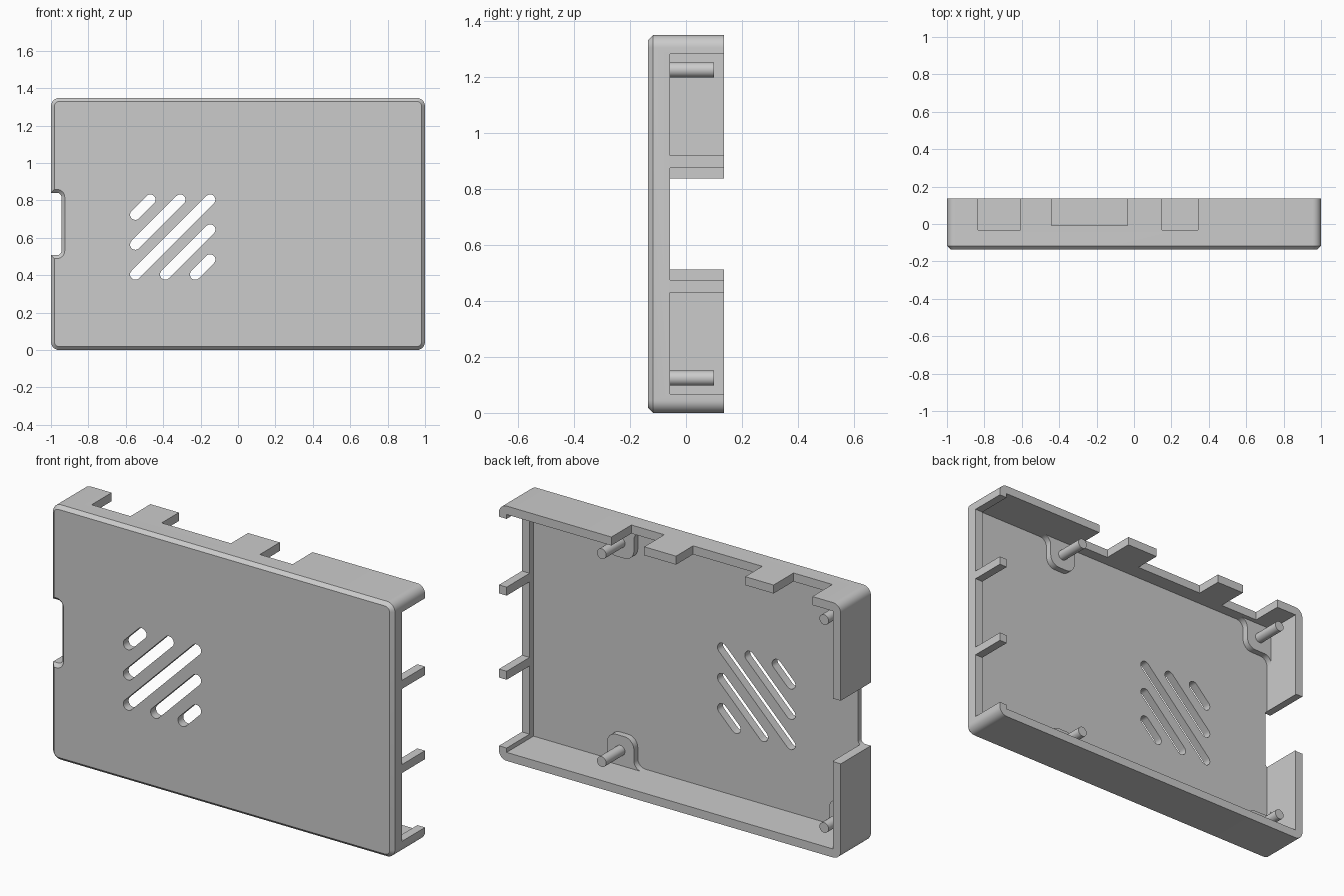
import bpy, bmesh
from math import sin, cos, pi, radians

cube = bpy.data.objects.get("Cube")
if cube:
    bpy.data.objects.remove(cube, do_unlink=True)

# Overall sizes
H = 1.348          # height
D = 0.135          # half depth
T = 0.045          # wall thickness
CH = 0.018         # front chamfer
FLOOR = -D + T     # inner face of the front plate
LEDGE = -0.057     # top of bosses and side lip

grey = bpy.data.materials.new("plain_grey")
grey.use_nodes = True
grey.diffuse_color = (0.6, 0.6, 0.6, 1)
grey.node_tree.nodes["Principled BSDF"].inputs["Base Color"].default_value = (0.6, 0.6, 0.6, 1)


def arc(cx, cz, r, a0, a1, n=8):
    """Points on an arc in the x-z plane, angles in degrees."""
    angles = [radians(a0 + (a1 - a0) * i / n) for i in range(n + 1)]
    return [(cx + r * cos(a), cz + r * sin(a)) for a in angles]


def round_rect(x0, x1, z0, z1, r):
    return (arc(x1 - r, z0 + r, r, -90, 0) + arc(x1 - r, z1 - r, r, 0, 90)
            + arc(x0 + r, z1 - r, r, 90, 180) + arc(x0 + r, z0 + r, r, 180, 270))


def rect(x0, x1, z0, z1):
    return [(x0, z0), (x1, z0), (x1, z1), (x0, z1)]


def loft(name, rings):
    """Closed solid through (profile, y) rings."""
    bm = bmesh.new()
    loops = [[bm.verts.new((x, y, z)) for x, z in pts] for pts, y in rings]
    for a, b in zip(loops, loops[1:]):
        for i in range(len(a)):
            j = (i + 1) % len(a)
            bm.faces.new((a[i], a[j], b[j], b[i]))
    bm.faces.new(loops[0])
    bm.faces.new(loops[-1])
    bmesh.ops.recalc_face_normals(bm, faces=bm.faces)
    mesh = bpy.data.meshes.new(name)
    bm.to_mesh(mesh)
    bm.free()
    mesh.materials.append(grey)
    obj = bpy.data.objects.new(name, mesh)
    bpy.context.collection.objects.link(obj)
    return obj


def prism(name, pts, y0, y1):
    return loft(name, [(pts, y0), (pts, y1)])


def activate(obj):
    bpy.ops.object.select_all(action='DESELECT')
    obj.select_set(True)
    bpy.context.view_layer.objects.active = obj


def cut(obj, cutter):
    activate(obj)
    mod = obj.modifiers.new("cut", 'BOOLEAN')
    mod.operation = 'DIFFERENCE'
    mod.solver = 'EXACT'
    mod.object = cutter
    bpy.ops.object.modifier_apply(modifier=mod.name)
    bpy.data.objects.remove(cutter, do_unlink=True)


def smooth(obj):
    activate(obj)
    bpy.ops.object.shade_smooth_by_angle(angle=radians(30))


# Tray with rounded corners and chamfered front
outer = round_rect(-1, 1, 0, H, T)
front = round_rect(-1 + CH, 1 - CH, CH, H - CH, T - CH)
shell = loft("case_shell", [(front, -D), (outer, -D + CH), (outer, D)])
cut(shell, prism("cavity", rect(-1 + T, 1 - T, T, H - T), FLOOR, 0.3))

# Port openings in the top wall
for x0, x1, y in ((-0.834, -0.607, -0.032), (-0.441, -0.036, -0.008), (0.15, 0.342, -0.032)):
    cut(shell, prism("top_port", rect(x0, x1, H - 0.1, H + 0.1), y, 0.3))

# Three openings in the left side, leaving two thin fingers
for z0, z1 in ((0.068, 0.429), (0.474, H - 0.474), (H - 0.429, H - 0.068)):
    cut(shell, prism("side_port", rect(0.93, 1.1, z0, z1), LEDGE, 0.3))


# Card notch in the right side, chamfered at the front
def notch_ring(g):
    return round_rect(-1.2, -0.944 + g, 0.507 - g, 0.841 + g, 0.025 + g)


cut(shell, loft("card_notch", [(notch_ring(CH + 0.02), -D - 0.02),
                               (notch_ring(0), -D + CH), (notch_ring(0), 0.3)]))

# Diagonal vent slots
VX, VZ, R = -0.349, 0.604, 0.028
E, STEP = 0.2, 0.16
for k in range(-2, 3):
    shift = abs(k) * STEP
    ax, az = (-E, -E + shift) if k >= 0 else (-E + shift, -E)
    bx, bz = (E - shift, E) if k >= 0 else (E, E - shift)
    slot = arc(VX + ax, VZ + az, R, 135, 315, 12) + arc(VX + bx, VZ + bz, R, -45, 135, 12)
    cut(shell, prism("vent_slot", slot, -0.3, 0))
smooth(shell)


# Board mounts: filleted boss with a locating pin
def boss_side(w, h, r=0.055, f=0.045):
    """Outline from the wall fillet up to the start of the flat top."""
    return arc(w + f, f, f, 270, 180) + arc(w - r, h - r, r, 0, 90)


OVER = 0.02
SIZE = 0.158
PIN = 0.124
for upper in (False, True):
    label = "upper" if upper else "lower"

    def place(pts, x):
        return [(x + u, H - T - v if upper else T + v) for u, v in pts]

    # Mount along the wall
    side = boss_side(SIZE / 2, SIZE)
    mid = side + [(-u, v) for u, v in reversed(side)]
    mid += [(mid[-1][0], -OVER), (mid[0][0], -OVER)]
    smooth(prism(label + "_middle_boss", place(mid, 0.424), FLOOR - 0.01, LEDGE))

    # Mount in the corner
    f = 0.045
    corner = boss_side(SIZE, SIZE)[:-1]
    corner += [(SIZE - 0.055, SIZE)] + arc(f, SIZE + f, f, 270, 180)
    corner += [(-OVER, SIZE + f), (-OVER, -OVER), (SIZE + f, -OVER)]
    smooth(prism(label + "_corner_boss", place(corner, -1 + T), FLOOR - 0.01, LEDGE))

    for name, x in (("middle", 0.424), ("corner", -0.878)):
        z = H - PIN if upper else PIN
        pin = prism(label + "_" + name + "_pin", arc(x, z, 0.027, 0, 345, 23), LEDGE - 0.01, 0.1)
        smooth(pin)
